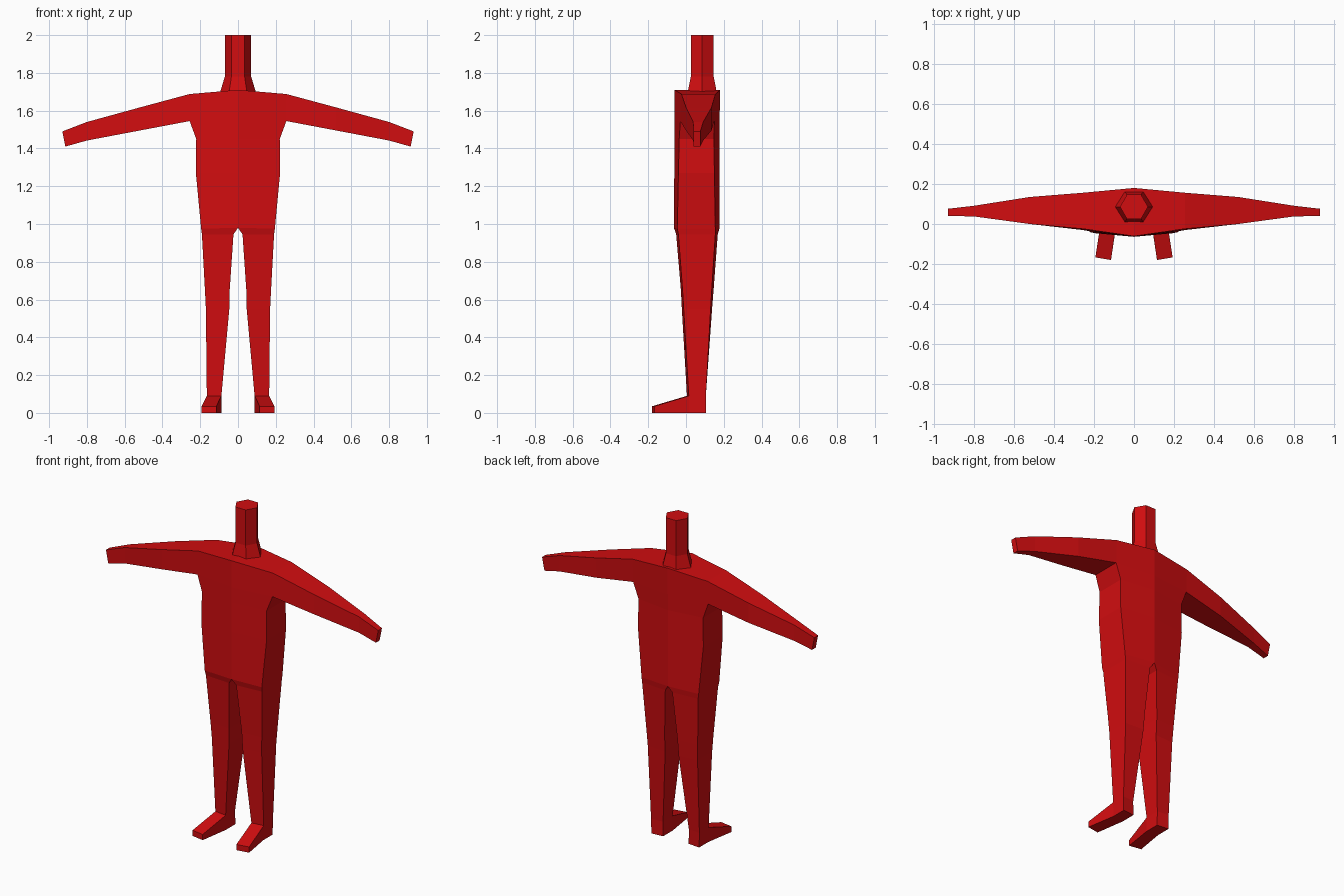
import bpy, bmesh, math

cube = bpy.data.objects.get("Cube")
if cube:
    bpy.data.objects.remove(cube, do_unlink=True)

RED = (0.64, 0.004, 0.005, 1.0)
red = bpy.data.materials.new("red")
red.use_nodes = True
red.diffuse_color = RED
red.node_tree.nodes["Principled BSDF"].inputs["Base Color"].default_value = RED


def ring(bm, points):
    return [bm.verts.new(p) for p in points]


def bridge(bm, a, b, skip=()):
    """Join two rings with quads, leaving out the sides in skip."""
    n = len(a)
    for i in range(n):
        if i not in skip:
            j = (i + 1) % n
            bm.faces.new((a[i], a[j], b[j], b[i]))


def finish(bm, name):
    bmesh.ops.recalc_face_normals(bm, faces=bm.faces)
    mesh = bpy.data.meshes.new(name)
    bm.to_mesh(mesh)
    bm.free()
    mesh.materials.append(red)
    obj = bpy.data.objects.new(name, mesh)
    bpy.context.collection.objects.link(obj)
    return obj


# Half body: sections from sole to shoulder
# (inner x, outer x, inner front y, outer front y, outer back y, inner back y, inner z, outer z)
SECTIONS = [
    (0.087, 0.163, 0.005, 0.015, 0.105, 0.098, 0.00, 0.00),   # sole
    (0.088, 0.165, 0.005, 0.015, 0.105, 0.098, 0.09, 0.09),   # ankle
    (0.046, 0.170, -0.022, -0.012, 0.130, 0.138, 0.55, 0.55),  # knee
    (0.044, 0.175, -0.027, -0.018, 0.136, 0.146, 0.65, 0.65),
    (0.024, 0.191, -0.052, -0.040, 0.155, 0.168, 0.945, 0.945),  # thigh
    (0.000, 0.195, -0.064, -0.046, 0.155, 0.178, 0.98, 0.975),  # hip
    (0.000, 0.223, -0.062, -0.040, 0.150, 0.178, 1.27, 1.27),  # waist
    (0.000, 0.221, -0.061, -0.036, 0.148, 0.178, 1.45, 1.45),  # chest
    (0.000, 0.256, -0.061, -0.030, 0.150, 0.178, 1.545, 1.545),  # armpit
    (0.000, 0.256, -0.061, -0.024, 0.156, 0.180, 1.710, 1.688),  # shoulder
]
CROTCH = 5
bm = bmesh.new()
rings = [ring(bm, ((xi, fi, zi), (xo, fo, zo), (xo, bo, zo), (xi, bi, zi)))
         for xi, xo, fi, fo, bo, bi, zi, zo in SECTIONS]
for k in range(len(rings) - 1):
    skip = set()
    if k == 0:
        skip.add(0)              # foot grows from the ankle front
    if k >= CROTCH:
        skip.add(3)              # torso is open at the centre line
    if k == len(rings) - 2:
        skip.add(1)              # arm grows from the shoulder side
    bridge(bm, rings[k], rings[k + 1], skip)
bm.faces.new(rings[0])
bm.faces.new(rings[-1])

# Foot, turned slightly outward
heel = [rings[0][0], rings[0][1], rings[1][1], rings[1][0]]
toe = ring(bm, ((0.115, -0.18, 0), (0.193, -0.167, 0),
                (0.193, -0.167, 0.035), (0.115, -0.18, 0.035)))
bridge(bm, heel, toe)
bm.faces.new(toe)

# Arm: bottom front, bottom back, top back, top front at each station
previous = [rings[-2][1], rings[-2][2], rings[-1][2], rings[-1][1]]
for xb, xt, front, back, zb, zt in [
        (0.52, 0.52, 0.000, 0.135, 1.495, 1.617),   # elbow
        (0.80, 0.80, 0.038, 0.091, 1.442, 1.540),   # wrist
        (0.914, 0.93, 0.040, 0.076, 1.410, 1.490)]:  # hand end
    station = ring(bm, ((xb, front, zb), (xb, back, zb), (xt, back, zt), (xt, front, zt)))
    bridge(bm, previous, station)
    previous = station
bm.faces.new(previous)

# Mirror to the other side
bmesh.ops.mirror(bm, geom=bm.verts[:] + bm.edges[:] + bm.faces[:],
                 axis='X', merge_dist=0.0005)
finish(bm, "body")

# Neck: six-sided post with a flared base
bm = bmesh.new()
post = []
for rx, ry, z in [(0.094, 0.088, 1.70), (0.07, 0.07, 1.78), (0.07, 0.07, 2.0)]:
    post.append(ring(bm, [(rx * math.cos(i * math.pi / 3),
                           0.086 + ry * math.sin(i * math.pi / 3), z) for i in range(6)]))
bridge(bm, post[0], post[1])
bridge(bm, post[1], post[2])
bm.faces.new(post[2])
finish(bm, "neck")
